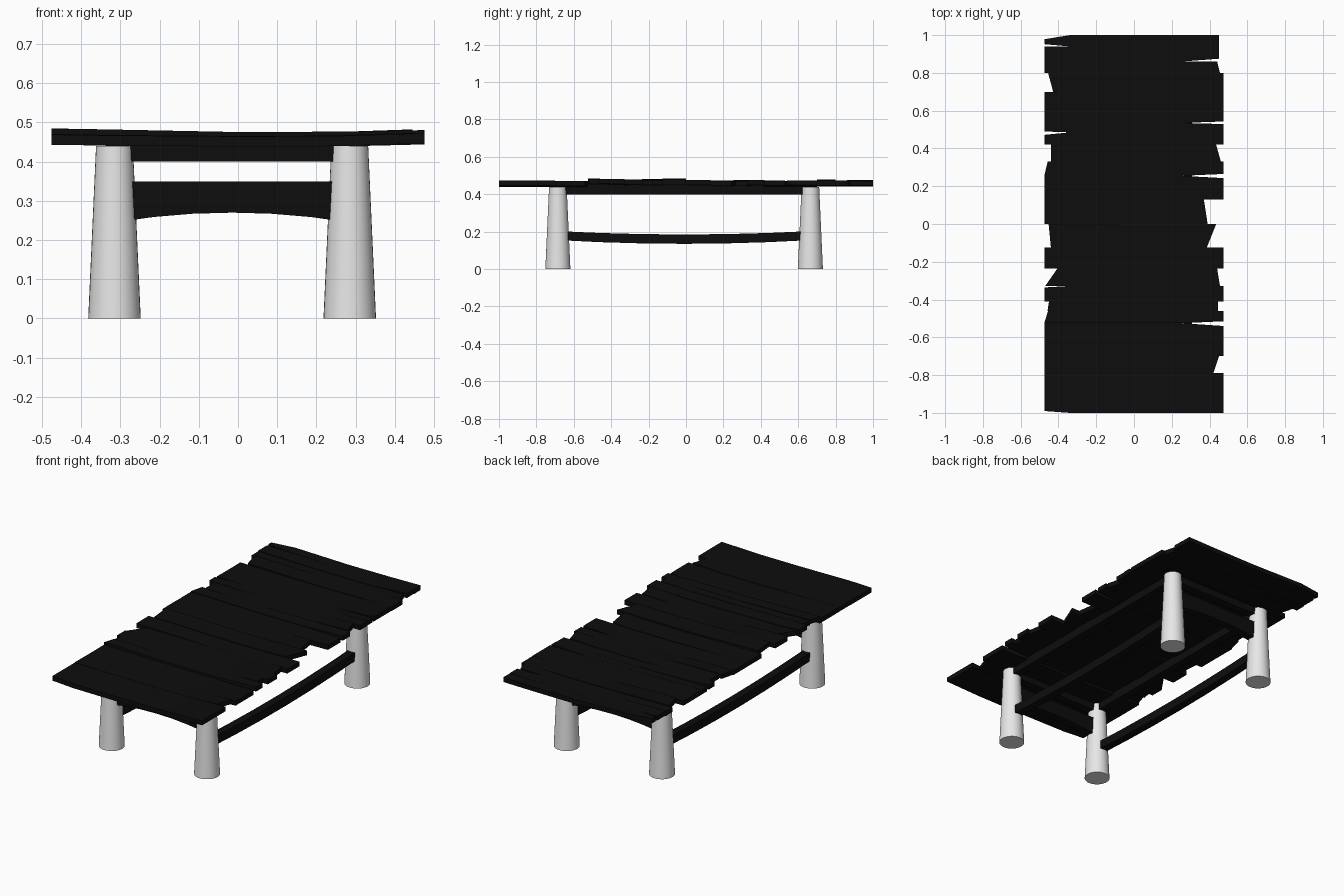
import bpy
import bmesh
import random
from mathutils import Vector

random.seed(4)
if "Cube" in bpy.data.objects:
    bpy.data.objects.remove(bpy.data.objects["Cube"])


def make_material(name, value):
    mat = bpy.data.materials.new(name)
    mat.use_nodes = True
    colour = (value, value, value, 1)
    mat.diffuse_color = colour
    mat.node_tree.nodes["Principled BSDF"].inputs["Base Color"].default_value = colour
    return mat


black_wood = make_material("black wood", 0.004)
pale_grey = make_material("pale grey", 0.8)


def loft(name, sections, mat):
    """Skin a row of four-cornered sections into a closed beam."""
    bm = bmesh.new()
    rings = [[bm.verts.new(Vector(p)) for p in section] for section in sections]
    for a, b in zip(rings, rings[1:]):
        for i in range(4):
            j = (i + 1) % 4
            bm.faces.new((a[i], a[j], b[j], b[i]))
    bm.faces.new(rings[0])
    bm.faces.new(rings[-1])
    bmesh.ops.recalc_face_normals(bm, faces=bm.faces)
    mesh = bpy.data.meshes.new(name)
    bm.to_mesh(mesh)
    bm.free()
    mesh.materials.append(mat)
    obj = bpy.data.objects.new(name, mesh)
    bpy.context.collection.objects.link(obj)
    return obj


# Tapered round legs
left_x, right_x = 0.285, -0.315
front_y, back_y = -0.685, 0.665
leg_height = 0.44
for side, x in (("left", left_x), ("right", right_x)):
    for end, y in (("front", front_y), ("back", back_y)):
        bpy.ops.mesh.primitive_cone_add(vertices=32, radius1=0.067, radius2=0.047,
                                        depth=leg_height, location=(x, y, leg_height / 2))
        leg = bpy.context.object
        leg.name = f"{end}_{side}_leg"
        leg.data.materials.append(pale_grey)
        bpy.ops.object.shade_smooth_by_angle()


def beam(name, axis, fixed, start, stop, low, high, low_bow=0, high_bow=0, width=0.045):
    """A beam along x or y whose lower and upper edges may bow at the middle."""
    sections = []
    steps = 6 if low_bow else 1
    for i in range(steps + 1):
        t = i / steps
        along = start + (stop - start) * t
        bow = 4 * t * (1 - t)
        z0, z1 = low + low_bow * bow, high + high_bow * bow
        ring = [(-width / 2, z0), (width / 2, z0), (width / 2, z1), (-width / 2, z1)]
        if axis == "x":
            sections.append([(along, fixed + o, z) for o, z in ring])
        else:
            sections.append([(fixed + o, along, z) for o, z in ring])
    loft(name, sections, black_wood)


# Side beams under the deck and the sagging low rails
for side, x in (("left", left_x), ("right", right_x)):
    beam(f"{side}_deck_beam", "y", x, front_y, back_y, 0.40, 0.452)
    beam(f"{side}_low_rail", "y", x, front_y, back_y, 0.155, 0.203, -0.02, -0.018)

# Cross beams under the deck and the arched cross boards
for end, y in (("front", front_y), ("back", back_y)):
    beam(f"{end}_deck_beam", "x", y, right_x, left_x, 0.40, 0.452)
    beam(f"{end}_cross_board", "x", y, right_x, left_x, 0.245, 0.35, 0.025)

plank_count = 0
EDGE = 0.475


def plank(y0, y1, minus=(-EDGE, -EDGE), plus=(EDGE, EDGE), trim=(0, 0), skew=(0, 0)):
    """A board across the deck; ends are cut at a slant, trim narrows its back edge
    at each end, skew moves the front edge at each end."""
    global plank_count
    plank_count += 1
    top = 0.469 if y0 < -0.6 or y0 >= 0 else 0.476
    top += random.uniform(-0.003, 0.003)
    tilt = random.uniform(-0.003, 0.003)
    stations = [
        (minus[0], minus[1], y0 + skew[0], y1 - trim[0], 0.004 + tilt),
        (-0.34, -0.34, y0, y1, 0.002 + tilt),
        (0, 0, y0, y1, -0.003),
        (0.25, 0.25, y0, y1, -0.002),
        (plus[0], plus[1], y0 + skew[1], y1 - trim[1], 0.003 - tilt),
    ]
    sections = []
    for xa, xb, ya, yb, dz in stations:
        z = top + dz
        sections.append([(xa, ya, z - 0.026), (xb, yb, z - 0.026), (xb, yb, z), (xa, ya, z)])
    loft(f"deck_plank_{plank_count}", sections, black_wood)


# Deck planks from front to back
plank(-1, -0.79, skew=(0.01, 0))
plank(-0.79, -0.70, plus=(0.42, 0.45))
plank(-0.70, -0.525, trim=(0, 0.015))
plank(-0.525, -0.46, minus=(-EDGE, -0.455), skew=(0, 0.01))
plank(-0.46, -0.41, minus=(-0.458, -0.45), plus=(0.445, 0.445))
plank(-0.41, -0.328, trim=(0.008, 0))
plank(-0.328, -0.235, minus=(-0.47, -0.405), plus=(0.455, 0.44))
plank(-0.235, -0.125)
plank(-0.125, 0, minus=(-0.44, -0.452), plus=(0.385, 0.435))
plank(0, 0.13, plus=(0.39, 0.37))
plank(0.13, 0.255, minus=(-EDGE, -EDGE), trim=(0, 0.012))
plank(0.255, 0.33, minus=(-0.475, -0.457), skew=(0, 0.01))
plank(0.33, 0.42, minus=(-0.44, -0.44), plus=(0.46, 0.435))
plank(0.42, 0.485, trim=(0.013, 0))
plank(0.485, 0.535, skew=(0.005, 0), trim=(0, 0.006))
plank(0.535, 0.70, skew=(0, 0.008))
plank(0.70, 0.80, minus=(-0.428, -0.455))
plank(0.80, 0.86, plus=(0.455, 0.44))
plank(0.86, 0.94, plus=(0.45, 0.45), skew=(0, 0.015))
plank(0.94, 1.0, plus=(0.45, 0.45), skew=(0.012, 0), trim=(0.022, 0))
